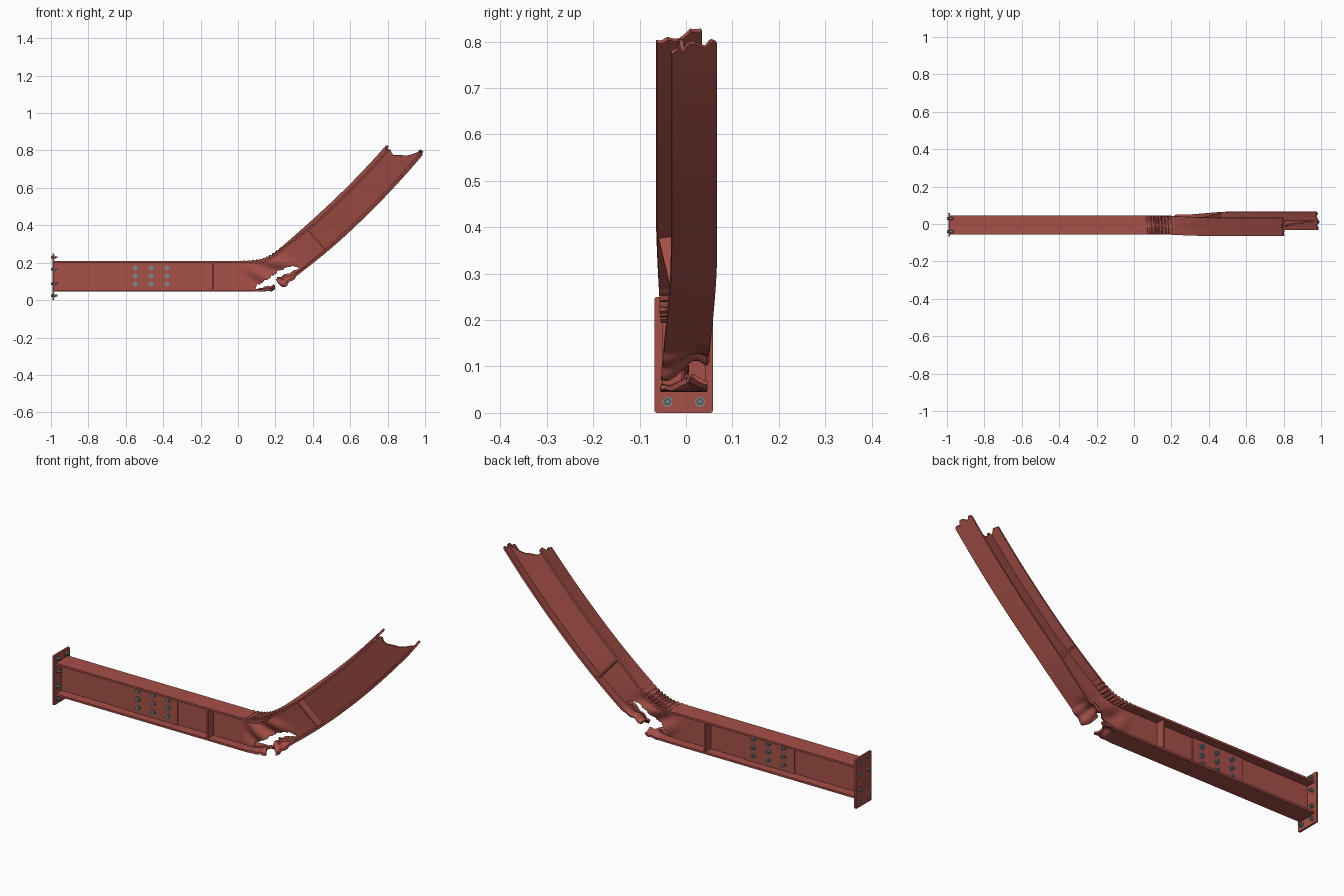
import bpy, bmesh, math, random
from mathutils import Vector, Matrix

if "Cube" in bpy.data.objects:
    bpy.data.objects.remove(bpy.data.objects["Cube"])

random.seed(4)
Y0, ZC, HF = -0.005, 0.1275, 0.0775      # beam centre in y and z, flange mid-plane offset
LEFT, STEP = -0.985, 0.002


def material(name, rgb):
    m = bpy.data.materials.new(name)
    m.diffuse_color = (*rgb, 1)
    m.use_nodes = True
    m.node_tree.nodes["Principled BSDF"].inputs["Base Color"].default_value = m.diffuse_color
    return m


RED = material("red_primer", (0.38, 0.08, 0.065))
STEEL = material("bolt_steel", (0.22, 0.24, 0.25))


def smooth(t):
    t = max(0.0, min(1.0, t))
    return t * t * (3 - 2 * t)


def interp(pts, x):
    if x <= pts[0][0]:
        return pts[0][1]
    for (a, p), (b, q) in zip(pts, pts[1:]):
        if x <= b:
            return p + (q - p) * (x - a) / (b - a)
    return pts[-1][1]


# Bent centre line: straight, sharp kink, then a gentle upward curve
def angle(s):
    return math.radians(38.5 * smooth((s - 0.05) / 0.24) + 11 * max(0, s - 0.29) / 0.87)


PATH = [(0.0, ZC)]
for i in range(650):
    a = angle((i + 0.5) * STEP)
    PATH.append((PATH[-1][0] + STEP * math.cos(a), PATH[-1][1] + STEP * math.sin(a)))


def bend(s, y, h):
    """Straight beam coordinates (length, width, height) to the wrecked shape."""
    # compression ripples in the top, buckled web
    bump = smooth((s + 0.0) / 0.12) * smooth((0.34 - s) / 0.14)
    side = 0.9 if y > 0 else 0.0
    h2 = h + 0.007 * bump * smooth((h - 0.01) / 0.07) * (0.35 + 0.65 * min(1, abs(y) / 0.04)) \
        * math.sin(math.tau * s / 0.027 + side)
    y2 = y + 0.011 * bump * (1 - (h / 0.08) ** 2) * math.sin(38 * s + 45 * h)
    # torn lips curl around the rupture
    low = smooth((-0.035 - h) / 0.035)
    if s < 0.18:
        w = low * smooth((s - 0.09) / 0.08)
        h2 += w * (0.009 * math.sin(75 * y + 1) + 0.004 * math.sin(190 * s))
    else:
        w = low * smooth((0.31 - s) / 0.11)
        h2 += w * (0.012 + 0.024 * math.sin(48 * y + 0.4) + 0.006 * math.sin(140 * s))
    # twist of the free half
    t = smooth((s - 0.1) / 0.5)
    r = 0.21 * t
    y3 = y2 * math.cos(r) - h2 * math.sin(r) + Y0 + 0.006 * t
    h3 = h2 * math.cos(r) + y2 * math.sin(r)
    if s <= 0:
        return Vector((s, y3, ZC + h3))
    i = min(int(s / STEP), len(PATH) - 2)
    f = s / STEP - i
    p, q, a = PATH[i], PATH[i + 1], angle(s)
    return Vector((p[0] + (q[0] - p[0]) * f - h3 * math.sin(a), y3,
                   p[1] + (q[1] - p[1]) * f + h3 * math.cos(a)))


def finish(ob, mat):
    ob.data.materials.append(mat)
    bpy.ops.object.select_all(action='DESELECT')
    ob.select_set(True)
    bpy.context.view_layer.objects.active = ob
    for m in list(ob.modifiers):
        bpy.ops.object.modifier_apply(modifier=m.name)
    bpy.ops.object.shade_smooth_by_angle(angle=math.radians(35))


def sheet(name, us, vs, point, thick):
    """Plate from a grid of beam coordinates, bent and thickened."""
    n = len(vs)
    verts = [bend(*point(u, v)) for u in us for v in vs]
    faces = [(i * n + j, (i + 1) * n + j, (i + 1) * n + j + 1, i * n + j + 1)
             for i in range(len(us) - 1) for j in range(n - 1)]
    me = bpy.data.meshes.new(name)
    me.from_pydata(verts, [], faces)
    ob = bpy.data.objects.new(name, me)
    bpy.context.collection.objects.link(ob)
    mod = ob.modifiers.new("thickness", 'SOLIDIFY')
    mod.thickness, mod.offset = thick, 0
    finish(ob, RED)


def span(a, b, n):
    return [a + (b - a) * i / n for i in range(n + 1)]


def jag(a, b, n, amp):
    return [(x, random.uniform(-amp, amp)) for x in span(a, b, n)]


KINK = span(0, 0.36, 90)
REST = span(0.38, 1.1, 40)
START = [LEFT, -0.6, -0.3, -0.1, -0.03]
WIDE = span(-0.05, 0.05, 20)


def stretch(s, a, b, end):               # move the tail a..b so that it finishes at end
    return s if s < a else a + (s - a) * (end - a) / (b - a)


# Flanges
top_j = jag(-0.05, 0.05, 8, 0.014)
sheet("top_flange", START + KINK + REST, WIDE,
      lambda s, y: (stretch(s, 0.95, 1.1, 1.10 + interp(top_j, y)), y, HF), 0.01)
tear_j = jag(-0.05, 0.05, 9, 0.014)
sheet("bottom_flange_left", START + span(0, 0.17, 42), WIDE,
      lambda s, y: (stretch(s, 0.12, 0.17, 0.162 + interp(tear_j, y)), y, -HF), 0.01)
tear_k, end_j = jag(-0.05, 0.05, 9, 0.016), jag(-0.05, 0.05, 8, 0.014)


def right_flange(s, y):
    if s < 0.25:
        s = 0.25 - (0.25 - s) * (0.05 + interp(tear_k, y) * 0.9) / 0.05
    return stretch(s, 0.95, 1.1, 1.20 + interp(end_j, y)), y, -HF


sheet("bottom_flange_right", span(0.2, 0.36, 40) + REST, WIDE, right_flange, 0.01)

# Web with the rupture along its lower edge and a ragged end
HOLE = [(0.085, -HF), (0.1, -0.047), (0.15, -0.026), (0.205, -0.008), (0.25, -0.012),
        (0.29, -0.026), (0.312, -0.06), (0.322, -HF)]
web_j = jag(0, 1, 9, 0.012)


def web(s, v):
    low = interp(HOLE, s)
    if low > -0.07:
        low += 0.003 * math.sin(150 * s) + 0.002 * math.sin(330 * s)
    end = 1.20 - 0.10 * v - 0.035 * math.sin(math.pi * v) + interp(web_j, v)
    return stretch(s, 0.9, 1.1, end), 0, low + (HF - low) * v


sheet("web", START + KINK + REST, span(0, 1, 24), web, 0.008)

# Web scraps still attached to the torn bottom flange
for name, a, b, tall in (("web_scrap_left", 0.08, 0.155, 0.009),
                         ("web_scrap_right", 0.21, 0.322, 0.02)):
    sj = jag(a, b, 9, 0.005)
    sheet(name, span(a, b, 24), span(0, 1, 3),
          lambda s, v: (s, 0, -HF + v * max(0.003, tall + interp(sj, s))), 0.008)

# Stiffeners on both sides of the web
for name, s0 in (("left_stiffener", -0.135), ("right_stiffener", 0.48)):
    for tag, sg in (("front", -1), ("back", 1)):
        sheet(name + "_" + tag, span(0.002, 0.047, 4), span(-HF, HF, 8),
              lambda u, v: (s0, sg * u, v), 0.008)


def box(name, lo, hi, bevel, axis):
    lo, hi = Vector(lo), Vector(hi)
    bm = bmesh.new()
    bmesh.ops.create_cube(bm, size=1, matrix=Matrix.Translation((lo + hi) / 2)
                          @ Matrix.Diagonal((*(hi - lo), 1)))
    edges = [e for e in bm.edges
             if abs((e.verts[0].co - e.verts[1].co).normalized()[axis]) > 0.9]
    if bevel:
        bmesh.ops.bevel(bm, geom=edges, offset=bevel, segments=4, affect='EDGES', profile=0.5)
    me = bpy.data.meshes.new(name)
    bm.to_mesh(me)
    bm.free()
    ob = bpy.data.objects.new(name, me)
    bpy.context.collection.objects.link(ob)
    finish(ob, RED)


# End plate and web splice plates
box("end_plate", (-0.993, -0.068, 0), (-0.983, 0.058, 0.25), 0.006, 0)
box("splice_plate_front", (-0.61, Y0 - 0.009, 0.054), (-0.33, Y0 - 0.003, 0.201), 0, 1)
box("splice_plate_back", (-0.61, Y0 + 0.003, 0.054), (-0.33, Y0 + 0.009, 0.201), 0, 1)


def bolt(name, pos, axis, parts):
    """Stack of cylinders along an axis: (start, end, radius, sides)."""
    turn = Vector((0, 0, 1)).rotation_difference(Vector(axis)).to_matrix().to_4x4()
    bm = bmesh.new()
    for a, b, r, n in parts:
        bmesh.ops.create_cone(bm, cap_ends=True, segments=n, radius1=r, radius2=r, depth=b - a,
                              matrix=Matrix.Translation(pos) @ turn
                              @ Matrix.Translation((0, 0, (a + b) / 2)))
    me = bpy.data.meshes.new(name)
    bm.to_mesh(me)
    bm.free()
    ob = bpy.data.objects.new(name, me)
    bpy.context.collection.objects.link(ob)
    finish(ob, STEEL)


# End plate bolts: washer and hex head inside, nut outside
for y in (-0.04, 0.03):
    for z in (0.024, 0.088, 0.165, 0.229):
        bolt("end_plate_bolt", (-0.983, y, z), (1, 0, 0),
             [(0, 0.003, 0.011, 20), (0.003, 0.011, 0.0085, 6), (-0.016, 0.018, 0.005, 12),
              (-0.017, -0.01, 0.0085, 6)])

# Splice bolts through the web
for x in (-0.55, -0.465, -0.38):
    for z in (0.085, 0.1275, 0.17):
        bolt("splice_bolt", (x, Y0, z), (0, -1, 0),
             [(-0.012, 0.012, 0.013, 20), (-0.02, 0.02, 0.0095, 6), (-0.025, 0.02, 0.005, 12)])
